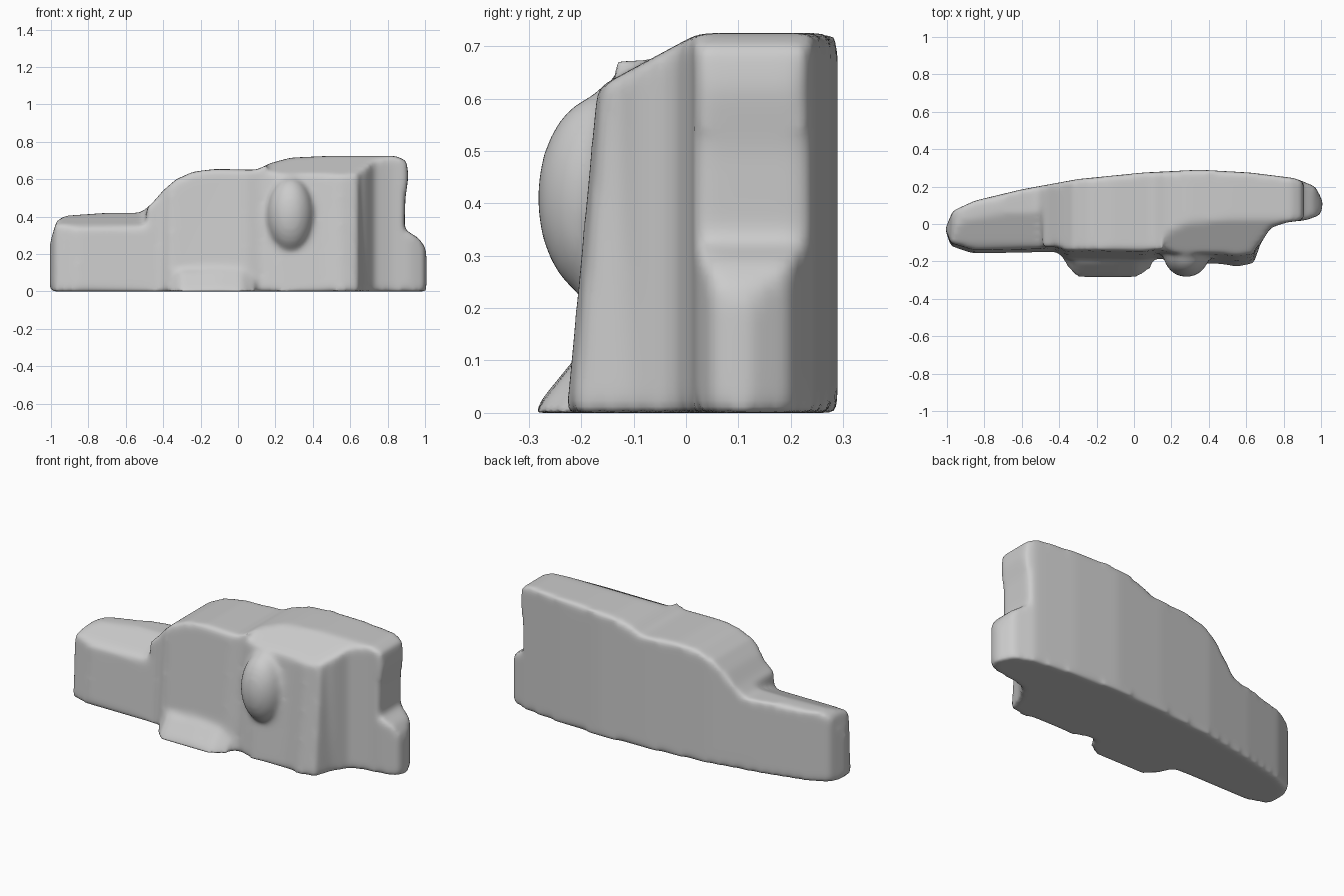
import bpy, bmesh
from mathutils import Vector

if "Cube" in bpy.data.objects:
    bpy.data.objects.remove(bpy.data.objects["Cube"])


def prism(name, outline, lo, hi, axis, taper=1.0):
    """Extrude a 2D outline along an axis; taper pulls in the front (y < -0.1) at the top."""
    def place(a, b, h):
        if axis == 'x':
            return (h, a, b)
        if axis == 'y':
            return (a, h, b)
        return (a, b * (taper if h == hi and b < -0.1 else 1), h)

    bm = bmesh.new()
    rings = [[bm.verts.new(place(a, b, h)) for a, b in outline] for h in (lo, hi)]
    bm.faces.new(rings[0])
    bm.faces.new(rings[1])
    n = len(outline)
    for i in range(n):
        j = (i + 1) % n
        bm.faces.new((rings[0][i], rings[0][j], rings[1][j], rings[1][i]))
    bmesh.ops.triangulate(bm, faces=bm.faces[:])
    bmesh.ops.recalc_face_normals(bm, faces=bm.faces[:])
    me = bpy.data.meshes.new(name)
    bm.to_mesh(me)
    bm.free()
    ob = bpy.data.objects.new(name, me)
    bpy.context.collection.objects.link(ob)
    return ob


def combine(target, helper, operation):
    mod = target.modifiers.new(helper.name, 'BOOLEAN')
    mod.object = helper
    mod.operation = operation
    mod.solver = 'EXACT'
    helper.hide_render = True
    helper.hide_set(True)


# Plan outline of the slab: stepped front, gently bowed back
plan = [(-1.01, -0.03), (-0.98, -0.12), (-0.86, -0.16), (-0.6, -0.155), (-0.42, -0.15),
        (-0.36, -0.19), (0.05, -0.2), (0.13, -0.185), (0.22, -0.21), (0.45, -0.215),
        (0.55, -0.23), (0.64, -0.215), (0.68, -0.1), (0.73, -0.02), (0.82, 0.01),
        (0.92, 0.02), (1.0, 0.05), (1.01, 0.12), (0.97, 0.2), (0.86, 0.245),
        (0.62, 0.275), (0.35, 0.29), (0.05, 0.275), (-0.3, 0.24), (-0.6, 0.185),
        (-0.85, 0.125), (-0.97, 0.07)]
body = prism("stepped_slab", plan, 0, 0.85, 'z', 0.65)

# Front silhouette
outline = [(-0.99, -0.1), (-1.0, 0.0), (-1.03, 0.06), (-1.03, 0.2), (-0.99, 0.31), (-0.97, 0.38),
           (-0.92, 0.405), (-0.7, 0.42), (-0.52, 0.42), (-0.46, 0.47), (-0.4, 0.54),
           (-0.33, 0.6), (-0.24, 0.64), (-0.12, 0.655), (0.1, 0.65), (0.17, 0.685),
           (0.28, 0.715), (0.5, 0.725), (0.84, 0.725), (0.9, 0.7), (0.912, 0.62),
           (0.895, 0.5), (0.89, 0.33), (0.96, 0.29), (1.0, 0.24), (1.03, 0.1), (1.0, -0.1)]
combine(body, prism("silhouette_cutter", outline, -0.5, 0.5, 'y'), 'INTERSECT')

# Sloping top edges on the right block and the low left block
right_slope = [(0.03, 0.728), (-0.18, 0.615), (-0.4, 0.47), (-0.4, 0.95), (0.03, 0.95)]
left_slope = [(0.07, 0.425), (-0.1, 0.36), (-0.3, 0.24), (-0.3, 0.6), (0.07, 0.6)]
combine(body, prism("right_slope_cutter", right_slope, 0.15, 1.1, 'x'), 'DIFFERENCE')
combine(body, prism("left_slope_cutter", left_slope, -1.1, -0.49, 'x'), 'DIFFERENCE')

# Low lip along the foot of the middle block
lip = prism("foot_lip", [(-0.4, -0.1), (-0.38, -0.2), (-0.31, -0.29), (-0.1, -0.297),
                         (0.02, -0.29), (0.09, -0.24), (0.15, -0.1)], 0, 0.11, 'z', 0.7)
combine(body, lip, 'UNION')

# Raised bulge on the front
bm = bmesh.new()
bmesh.ops.create_uvsphere(bm, u_segments=24, v_segments=16, radius=1)
for v in bm.verts:
    v.co = Vector((0.28 + 0.125 * v.co.x, -0.155 + 0.13 * v.co.y, 0.41 + 0.2 * v.co.z))
me = bpy.data.meshes.new("front_bulge")
bm.to_mesh(me)
bm.free()
bulge = bpy.data.objects.new("front_bulge", me)
bpy.context.collection.objects.link(bulge)
combine(body, bulge, 'UNION')

# Melt everything into one soft surface
remesh = body.modifiers.new("melt", 'REMESH')
remesh.mode = 'VOXEL'
remesh.voxel_size = 0.015
remesh.use_smooth_shade = True
soften = body.modifiers.new("soften", 'SMOOTH')
soften.factor = 0.5
soften.iterations = 12

# Keep only the finished part
dg = bpy.context.evaluated_depsgraph_get()
body.data = bpy.data.meshes.new_from_object(body.evaluated_get(dg))
body.modifiers.clear()
for ob in list(bpy.data.objects):
    if ob != body:
        bpy.data.objects.remove(ob)
